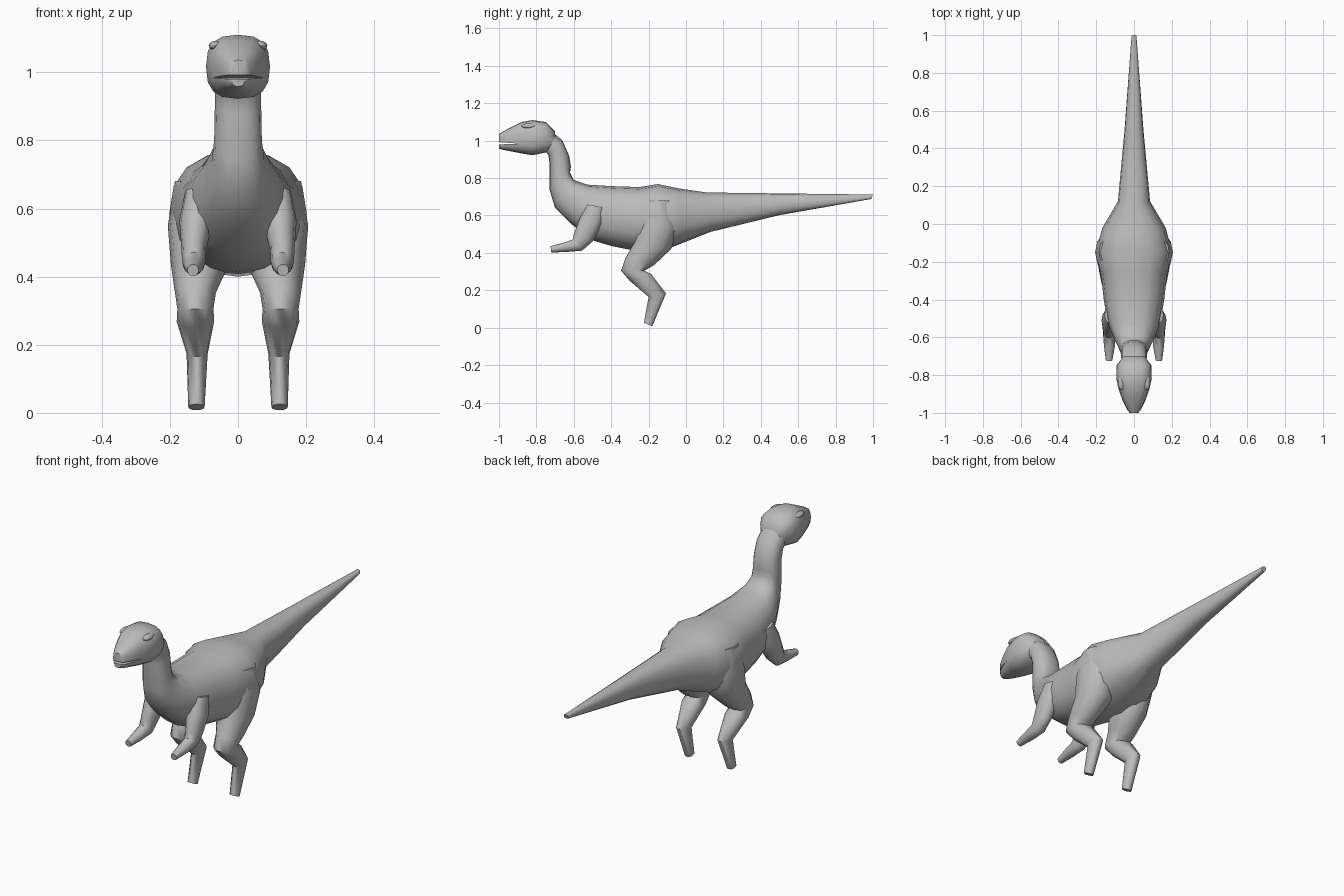
import bpy, bmesh, math
from mathutils import Vector

if "Cube" in bpy.data.objects:
    bpy.data.objects.remove(bpy.data.objects["Cube"])

skin = bpy.data.materials.new("grey skin")
skin.diffuse_color = (0.5, 0.5, 0.5, 1)
skin.use_nodes = True
skin.node_tree.nodes["Principled BSDF"].inputs["Base Color"].default_value = skin.diffuse_color


def finish(name, bm):
    bmesh.ops.recalc_face_normals(bm, faces=bm.faces)
    mesh = bpy.data.meshes.new(name)
    bm.to_mesh(mesh)
    bm.free()
    ob = bpy.data.objects.new(name, mesh)
    bpy.context.collection.objects.link(ob)
    mesh.materials.append(skin)
    return ob


def smooth(ob):
    bpy.ops.object.select_all(action='DESELECT')
    ob.select_set(True)
    bpy.context.view_layer.objects.active = ob
    bpy.ops.object.shade_smooth_by_angle(angle=math.radians(50))


def loft(name, rings, sides=16, power=0.85, side=1):
    """Skin through rings: (y1, z1, y2, z2, half width, centre x)."""
    bm = bmesh.new()
    loops = []
    for y1, z1, y2, z2, w, cx in rings:
        a, b = Vector((side * cx, y1, z1)), Vector((side * cx, y2, z2))
        mid, arm = (a + b) / 2, (a - b) / 2
        loop = []
        for i in range(sides):
            t = 2 * math.pi * i / sides
            c, s = math.cos(t), math.sin(t)
            c = math.copysign(abs(c) ** power, c)
            s = math.copysign(abs(s) ** power, s)
            loop.append(bm.verts.new(mid + arm * c + Vector((w * s, 0, 0))))
        loops.append(loop)
    for p, q in zip(loops, loops[1:]):
        for i in range(sides):
            j = (i + 1) % sides
            bm.faces.new((p[i], p[j], q[j], q[i]))
    bm.faces.new(loops[0])
    bm.faces.new(loops[-1])
    return finish(name, bm)


# Tail, trunk and neck in one sweep
smooth(loft("body", [
    (1.0, .712, .99, .688, .013, 0),
    (.5, .718, .5, .602, .05, 0),
    (.11, .723, .13, .512, .085, 0),
    (-.04, .745, 0, .46, .168, 0),
    (-.15, .768, -.15, .40, .202, 0),
    (-.25, .752, -.29, .415, .175, 0),
    (-.40, .757, -.40, .437, .160, 0),
    (-.53, .765, -.51, .47, .140, 0),
    (-.60, .79, -.62, .56, .105, 0),
    (-.62, .83, -.70, .64, .078, 0),
    (-.615, .86, -.73, .74, .070, 0),
    (-.625, .92, -.73, .88, .068, 0),
    (-.66, 1.0, -.735, .92, .068, 0),
    (-.73, 1.06, -.755, .95, .066, 0)]))

# Head with a thin wedge cut for the mouth
head = loft("head", [
    (-.70, 1.05, -.70, .96, .055, 0),
    (-.75, 1.10, -.745, .938, .092, 0),
    (-.82, 1.11, -.82, .922, .094, 0),
    (-.88, 1.10, -.88, .932, .080, 0),
    (-.94, 1.07, -.94, .944, .058, 0),
    (-.985, 1.045, -.985, .953, .036, 0),
    (-1.0, 1.036, -1.0, .958, .022, 0)], power=0.75)
bm = bmesh.new()
wedge = [[bm.verts.new((x, y, z)) for y, z in
          ((-1.05, .996), (-1.05, .978), (-.89, .984))] for x in (-.2, .2)]
bm.faces.new(wedge[0])
bm.faces.new(wedge[1])
for i in range(3):
    j = (i + 1) % 3
    bm.faces.new((wedge[0][i], wedge[0][j], wedge[1][j], wedge[1][i]))
cutter = finish("mouth_cutter", bm)
mod = head.modifiers.new("mouth", 'BOOLEAN')
mod.operation, mod.object, mod.solver = 'DIFFERENCE', cutter, 'EXACT'
bpy.context.view_layer.objects.active = head
bpy.ops.object.modifier_apply(modifier=mod.name)
bpy.data.objects.remove(cutter)
smooth(head)

for side, label in ((1, "left"), (-1, "right")):
    # Hind leg: hip, thigh, knee, ankle, foot
    smooth(loft(label + "_hind_leg", [
        (-.21, .68, -.08, .68, .050, .135),
        (-.26, .56, -.04, .54, .088, .118),
        (-.28, .45, -.08, .42, .085, .112),
        (-.325, .37, -.17, .335, .060, .125),
        (-.347, .305, -.222, .305, .053, .125),
        (-.30, .25, -.185, .286, .055, .125),
        (-.20, .165, -.107, .183, .031, .12),
        (-.225, .026, -.18, .008, .024, .122)], 12, 0.95, side))
    # Arm: shoulder, elbow, wrist
    smooth(loft(label + "_arm", [
        (-.53, .66, -.43, .64, .035, .12),
        (-.57, .58, -.45, .55, .050, .122),
        (-.60, .50, -.50, .46, .036, .13),
        (-.605, .472, -.556, .412, .034, .13),
        (-.65, .456, -.64, .405, .029, .13),
        (-.725, .436, -.72, .402, .017, .132)], 12, 0.95, side))
    # Brow bump above each eye
    bm = bmesh.new()
    bmesh.ops.create_uvsphere(bm, u_segments=12, v_segments=8, radius=1)
    for v in bm.verts:
        v.co = Vector((side * .066, -.84, 1.078)) + v.co * Vector((.02, .04, .014))
    smooth(finish(label + "_brow", bm))
